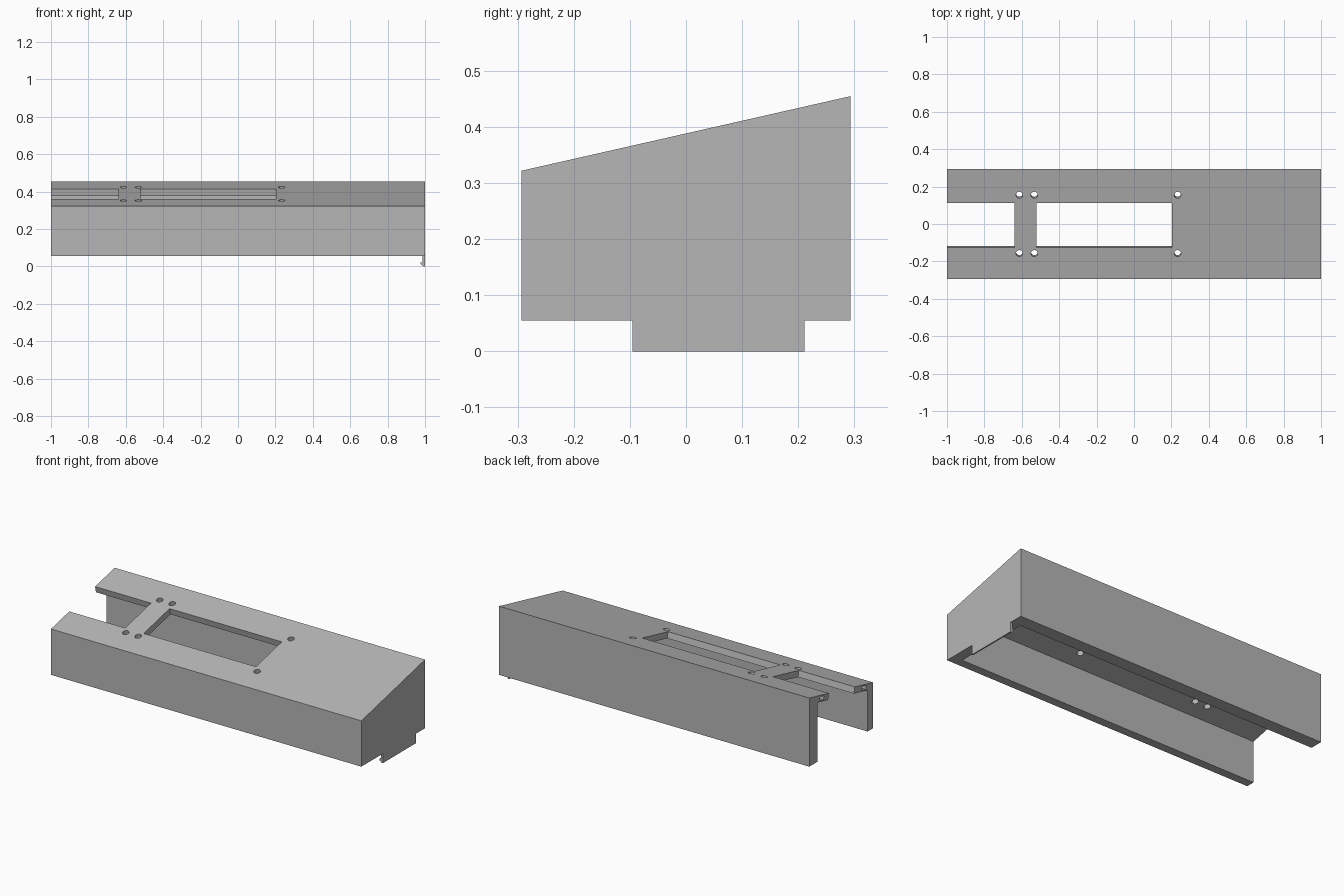
import bpy, bmesh, math
from mathutils import Matrix

if "Cube" in bpy.data.objects:
    bpy.data.objects.remove(bpy.data.objects["Cube"], do_unlink=True)

grey = bpy.data.materials.new("plain grey")
grey.use_nodes = True
grey.diffuse_color = (0.47, 0.47, 0.47, 1)
grey.node_tree.nodes["Principled BSDF"].inputs["Base Color"].default_value = grey.diffuse_color

SLOPE = (0.455 - 0.322) / 0.587
ANGLE = math.atan(SLOPE)
FRONT, BACK, BASE, PLATE = -0.293, 0.293, 0.055, 0.038


def roof(y):
    return 0.322 + SLOPE * (y - FRONT)


def add_object(name, bm):
    bmesh.ops.recalc_face_normals(bm, faces=bm.faces)
    mesh = bpy.data.meshes.new(name)
    bm.to_mesh(mesh)
    bm.free()
    mesh.materials.append(grey)
    obj = bpy.data.objects.new(name, mesh)
    bpy.context.collection.objects.link(obj)
    return obj


def prism(name, points, step):
    """Extrude a closed outline along the given vector."""
    bm = bmesh.new()
    face = bm.faces.new([bm.verts.new(p) for p in points])
    new = bmesh.ops.extrude_face_region(bm, geom=[face])["geom"]
    bmesh.ops.translate(bm, vec=step, verts=[v for v in new if isinstance(v, bmesh.types.BMVert)])
    return add_object(name, bm)


def roof_matrix(x, y, depth=0):
    """Frame lying on the sloping top."""
    return (Matrix.Translation((x, y, roof(y))) @ Matrix.Rotation(ANGLE, 4, "X")
            @ Matrix.Translation((0, 0, -depth)))


def roof_box(x0, x1, y0, y1, height, depth=0):
    bm = bmesh.new()
    size = Matrix.Diagonal((x1 - x0, (y1 - y0) / math.cos(ANGLE), height, 1))
    bmesh.ops.create_cube(bm, size=1, matrix=roof_matrix((x0 + x1) / 2, (y0 + y1) / 2, depth) @ size)
    return add_object("cutter", bm)


def cut(target, cutter):
    cutter.hide_render = True
    mod = target.modifiers.new("cut", "BOOLEAN")
    mod.operation, mod.solver, mod.object = "DIFFERENCE", "EXACT", cutter
    bpy.ops.object.select_all(action="DESELECT")
    bpy.context.view_layer.objects.active = target
    target.select_set(True)
    bpy.ops.object.modifier_apply(modifier=mod.name)
    bpy.data.objects.remove(cutter, do_unlink=True)


# Housing: wedge block hollowed from below and open at one end
housing = prism("housing", [(-1, FRONT, BASE), (-1, BACK, BASE),
                            (-1, BACK, roof(BACK)), (-1, FRONT, roof(FRONT))], (2, 0, 0))
inner_front, inner_back = -0.243, 0.218
cut(housing, prism("cutter", [(-1.1, inner_front, -0.1), (-1.1, inner_back, -0.1),
                              (-1.1, inner_back, roof(inner_back) - PLATE),
                              (-1.1, inner_front, roof(inner_front) - PLATE)], (2.04, 0, 0)))

# Open end slot and window, leaving a bridge between them
for x0, x1 in ((-1.1, -0.64), (-0.52, 0.203)):
    cut(housing, roof_box(x0, x1, -0.125, 0.113, 0.16))

# Small pockets in the open end of the top plate
for y in (-0.215, 0.175):
    cut(housing, roof_box(-1.04, -0.95, y - 0.018, y + 0.018, 0.022, 0.019))

# Screw holes
for x in (-0.613, -0.533, 0.233):
    for y in (-0.157, 0.155):
        bm = bmesh.new()
        bmesh.ops.create_cone(bm, cap_ends=True, segments=24, radius1=0.018, radius2=0.018,
                              depth=0.14, matrix=roof_matrix(x, y))
        cut(housing, add_object("cutter", bm))

# Clip tab with a small inward hook under the closed end
profile = [(1, 0.055), (1, 0), (0.992, 0), (0.977, 0.014), (0.977, 0.02), (0.987, 0.02), (0.987, 0.055)]
prism("clip_tab", [(x, -0.095, z) for x, z in profile], (0, 0.306, 0))

# Keep flat faces crisp and the hole walls smooth
bpy.ops.object.select_all(action="DESELECT")
bpy.context.view_layer.objects.active = housing
housing.select_set(True)
bpy.ops.object.shade_smooth_by_angle(angle=math.radians(30))
